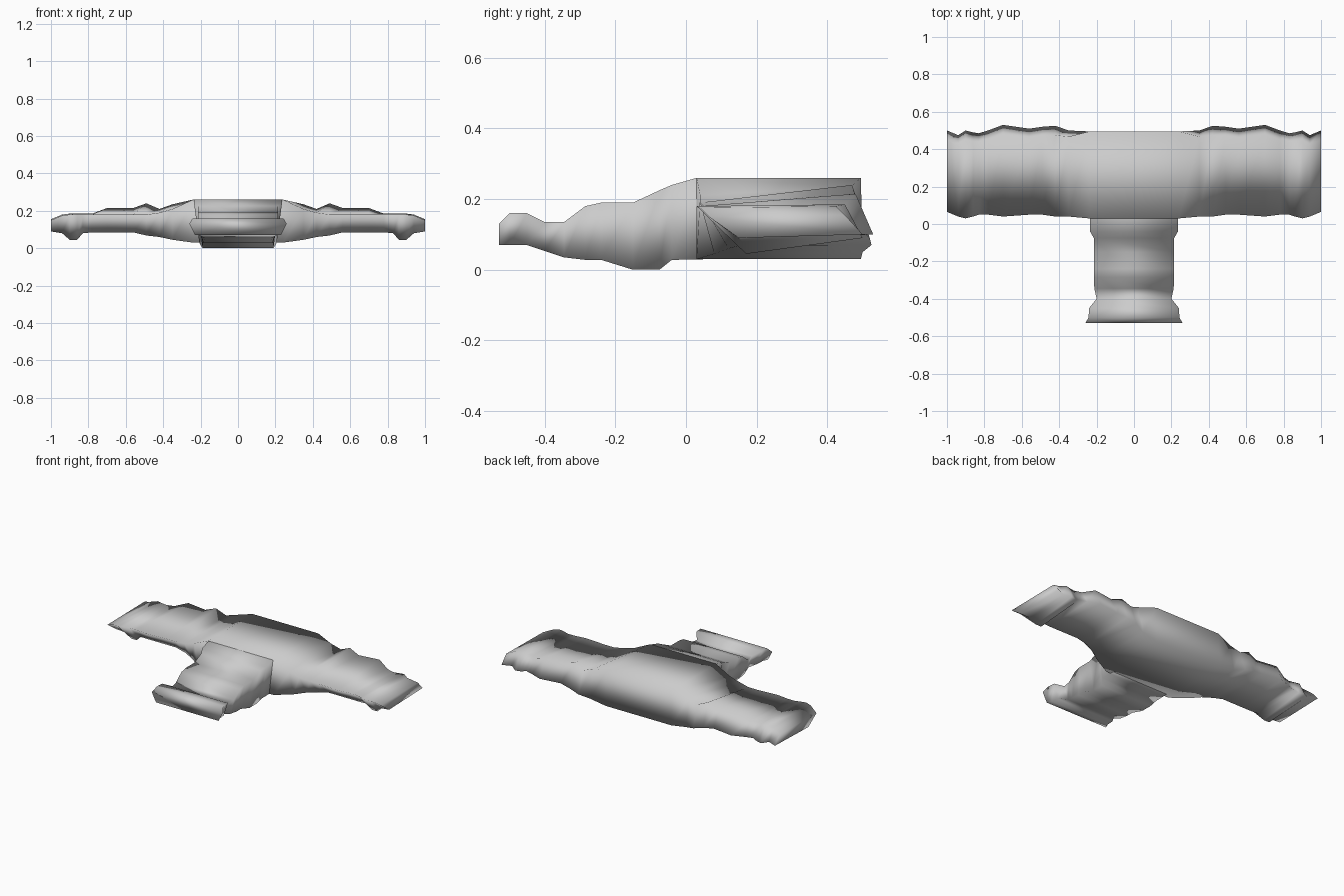
import bpy, bmesh


def loft(name, rings):
    """Skin a list of equal-length point rings, cap both ends, shade fully smooth."""
    bm = bmesh.new()
    rows = [[bm.verts.new(p) for p in ring] for ring in rings]
    n = len(rows[0])
    for a, b in zip(rows, rows[1:]):
        for i in range(n):
            j = (i + 1) % n
            bm.faces.new((a[i], a[j], b[j], b[i]))
    bm.faces.new(rows[0])
    bm.faces.new(rows[-1])
    bmesh.ops.recalc_face_normals(bm, faces=bm.faces)
    for f in bm.faces:
        f.smooth = True
    mesh = bpy.data.meshes.new(name)
    bm.to_mesh(mesh)
    bm.free()
    obj = bpy.data.objects.new(name, mesh)
    bpy.context.collection.objects.link(obj)
    return obj


# Crossbar stations: x, front y, front z, rear top z, rear y, rear z, bottom y, bottom z
half = [
    (0.24, 0.03, 0.26, 0.26, 0.495, 0.03, 0.03, 0.03),
    (0.35, 0.04, 0.21, 0.235, 0.50, 0.05, 0.08, 0.045),
    (0.42, 0.04, 0.19, 0.21, 0.525, 0.07, 0.12, 0.06),
    (0.49, 0.05, 0.18, 0.24, 0.52, 0.09, 0.15, 0.068),
    (0.56, 0.05, 0.18, 0.215, 0.51, 0.10, 0.15, 0.085),
    (0.70, 0.04, 0.18, 0.215, 0.53, 0.10, 0.15, 0.085),
    (0.78, 0.05, 0.18, 0.185, 0.50, 0.10, 0.15, 0.085),
    (0.83, 0.05, 0.18, 0.185, 0.485, 0.10, 0.16, 0.08),
    (0.86, 0.04, 0.18, 0.185, 0.49, 0.09, 0.17, 0.045),
    (0.90, 0.03, 0.18, 0.185, 0.50, 0.09, 0.17, 0.045),
    (0.94, 0.04, 0.175, 0.18, 0.475, 0.10, 0.16, 0.08),
    (1.00, 0.065, 0.15, 0.155, 0.50, 0.10, 0.15, 0.09),
]


def bar_ring(s, side):
    x, yf, zf, zt, yr, zr, yb, zb = s
    back = yr - min(0.05, (x - 0.24) * 0.3)
    return [(side * x, yf, zf), (side * x, back, zt),
            (side * x, yr, zr), (side * x, yb, zb)]


# Wide crossbar with thick middle block
loft("crossbar", [bar_ring(s, -1) for s in reversed(half)]
     + [bar_ring(s, 1) for s in half])

# Stem stations: y, half width, top z, bottom z
stem = [
    (0.08, 0.235, 0.259, 0.031), (0.03, 0.235, 0.26, 0.029),
    (-0.04, 0.235, 0.24, 0.028), (-0.075, 0.215, 0.225, 0.0),
    (-0.15, 0.215, 0.19, 0.0), (-0.24, 0.215, 0.19, 0.028),
    (-0.285, 0.215, 0.18, 0.028), (-0.345, 0.212, 0.135, 0.035),
    (-0.40, 0.20, 0.135, 0.053), (-0.45, 0.24, 0.16, 0.07),
    (-0.50, 0.243, 0.16, 0.07), (-0.53, 0.26, 0.13, 0.07),
]


def stem_ring(y, w, t, b):
    return [(-w, y, t), (w, y, t), (w * .88, y, b), (-w * .88, y, b)]


# Stem running forward from the block
loft("stem", [stem_ring(*s) for s in stem])
